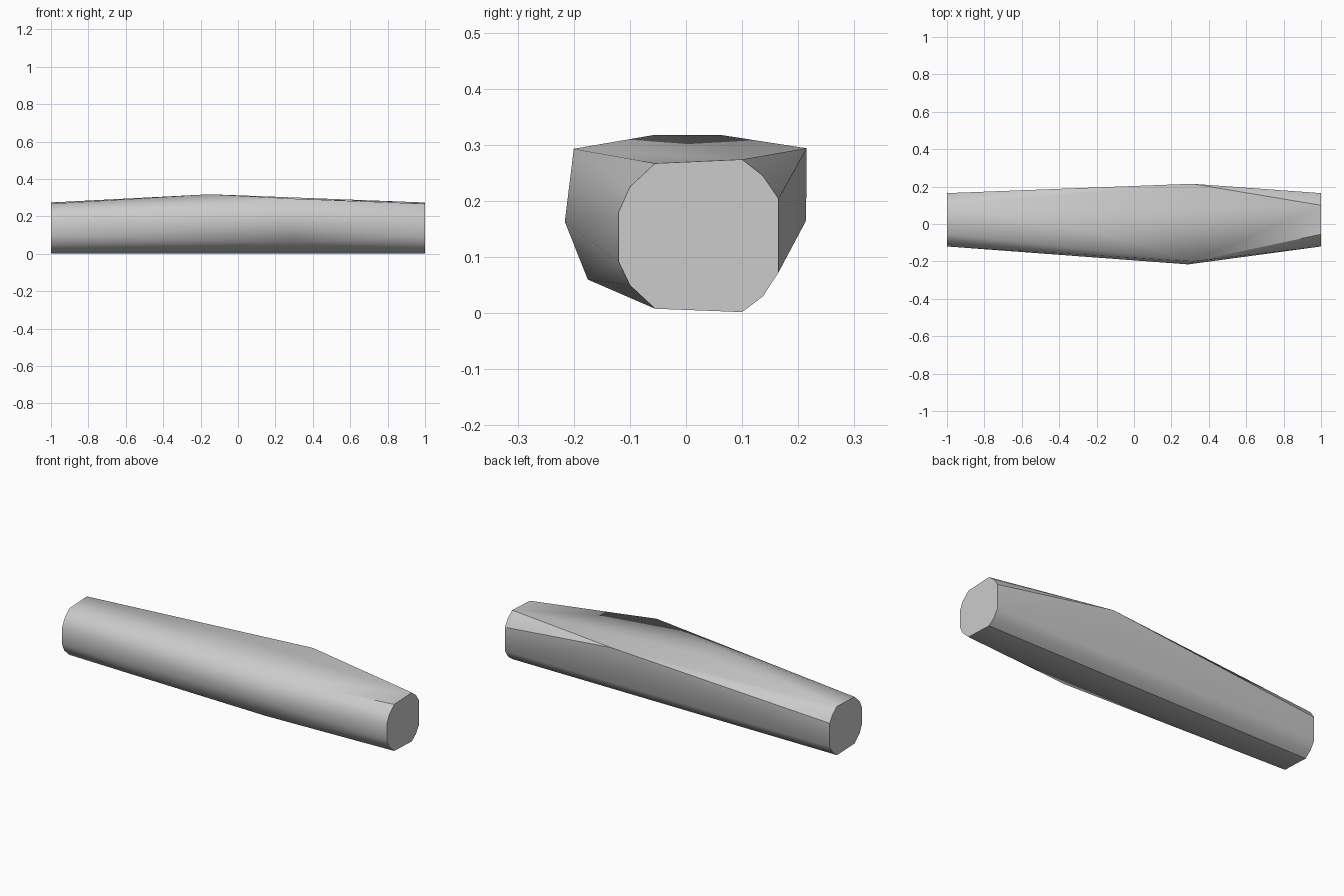
import bpy, bmesh, math

# Remove the default cube
cube = bpy.data.objects.get("Cube")
if cube:
    bpy.data.objects.remove(cube, do_unlink=True)

# Single grey colour
grey = bpy.data.materials.new("plain_grey")
grey.use_nodes = True
colour = (0.6, 0.6, 0.6, 1)
grey.diffuse_color = colour
bsdf = next(n for n in grey.node_tree.nodes if n.type == "BSDF_PRINCIPLED")
bsdf.inputs["Base Color"].default_value = colour

# Twelve-sided end profile (y, z), shared by both cut ends
end_profile = [
    (-0.055, 0.008), (0.10, 0.002), (0.137, 0.03), (0.165, 0.073),
    (0.165, 0.204), (0.137, 0.245), (0.10, 0.274), (-0.055, 0.267),
    (-0.10, 0.225), (-0.12, 0.18), (-0.12, 0.092), (-0.10, 0.05),
]

# Swollen middle: side bulges and the low crown (x, y, z)
bulge = [
    (0.32, -0.2, 0.293), (0.29, -0.216, 0.163), (0.29, -0.175, 0.06),
    (0.31, 0.215, 0.294), (0.29, 0.214, 0.165),
    (-0.15, -0.055, 0.318), (-0.15, 0.06, 0.318),
]

# Wrap a convex skin around the ends and the bulge
bm = bmesh.new()
for x in (-1, 1):
    for y, z in end_profile:
        bm.verts.new((x, y, z))
for point in bulge:
    bm.verts.new(point)
hull = bmesh.ops.convex_hull(bm, input=bm.verts[:])
unused = {g for g in hull["geom_interior"] + hull["geom_unused"]
          if isinstance(g, bmesh.types.BMVert)}
bmesh.ops.delete(bm, geom=list(unused), context="VERTS")
bmesh.ops.dissolve_limit(bm, angle_limit=math.radians(0.5),
                         verts=bm.verts[:], edges=bm.edges[:])
bmesh.ops.recalc_face_normals(bm, faces=bm.faces[:])

mesh = bpy.data.meshes.new("log")
bm.to_mesh(mesh)
bm.free()
mesh.materials.append(grey)
log = bpy.data.objects.new("log", mesh)
bpy.context.collection.objects.link(log)

# Smooth the rounded sides, keep the hard edges
bpy.ops.object.select_all(action="DESELECT")
log.select_set(True)
bpy.context.view_layer.objects.active = log
bpy.ops.object.shade_smooth_by_angle(angle=math.radians(30))
